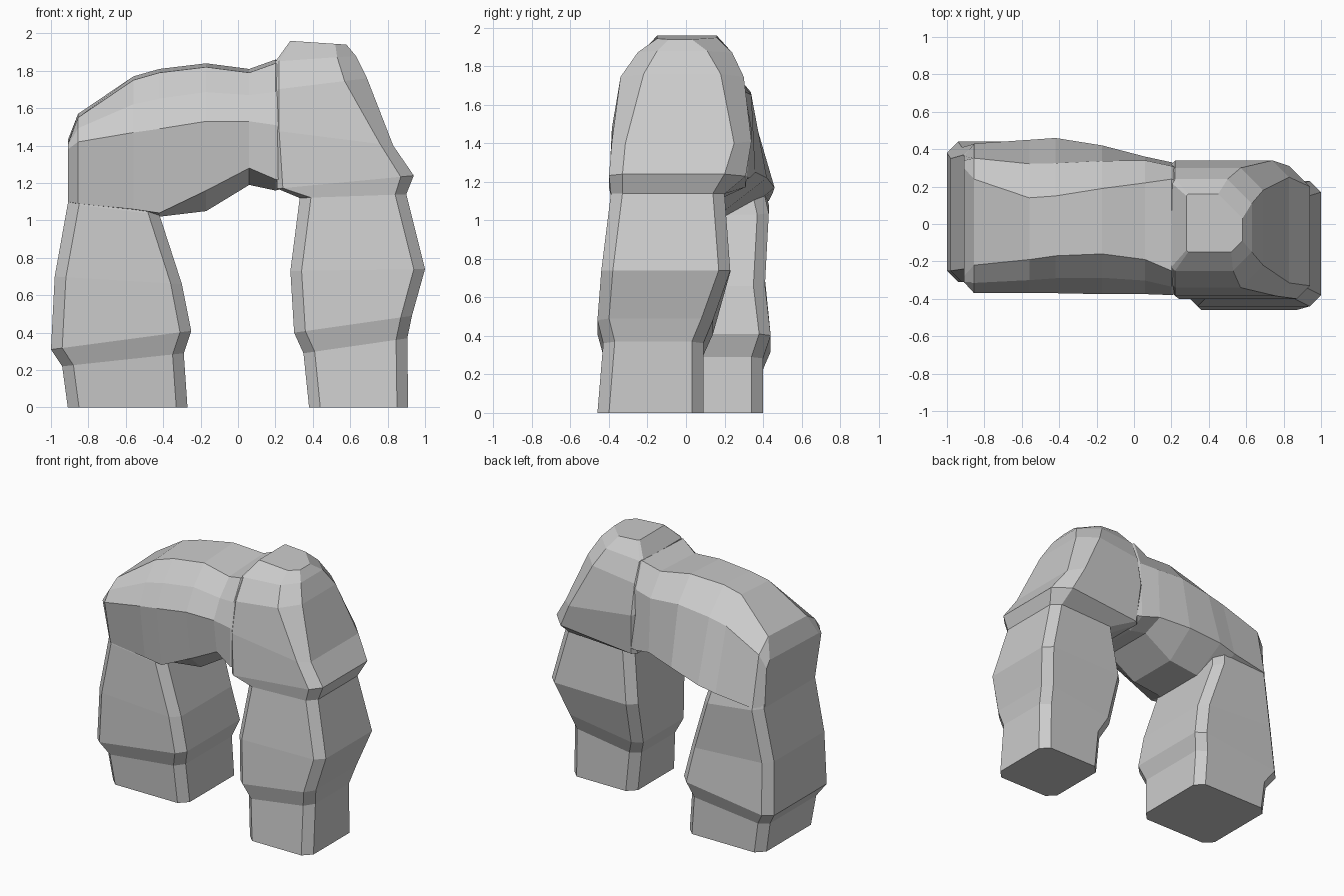
import bpy, bmesh


def loft(name, rings):
    """Skin a row of equal-length point rings and cap both ends."""
    bm = bmesh.new()
    rows = [[bm.verts.new(p) for p in ring] for ring in rings]
    n = len(rows[0])
    for a, b in zip(rows, rows[1:]):
        for i in range(n):
            j = (i + 1) % n
            bm.faces.new((a[i], a[j], b[j], b[i]))
    bm.faces.new(rows[0])
    bm.faces.new(rows[-1])
    bmesh.ops.recalc_face_normals(bm, faces=bm.faces)
    mesh = bpy.data.meshes.new(name)
    bm.to_mesh(mesh)
    bm.free()
    obj = bpy.data.objects.new(name, mesh)
    bpy.context.collection.objects.link(obj)
    return obj


def block(zl, zr, x0, x1, y0, y1, cl=0.06, cf=0.06, cb=0.06):
    """Rectangle with cut corners (left, front right, back right);
    left and right sides may differ in height."""
    pts = [(x0 + cl, y0), (x1 - cf, y0), (x1, y0 + cf), (x1, y1 - cb),
           (x1 - cb, y1), (x0 + cl, y1), (x0, y1 - cl), (x0, y0 + cl)]
    return [(x, y, zl + (zr - zl) * (x - x0) / (x1 - x0)) for x, y in pts]


# Left pillar: z left, z right, x range, y range
left = loft("left_pillar", [block(*r) for r in [
    (0.00, 0.00, -0.91, -0.27, -0.25, 0.40),
    (0.22, 0.29, -0.94, -0.29, -0.27, 0.40),
    (0.31, 0.41, -1.00, -0.25, -0.31, 0.44),
    (0.70, 0.66, -0.98, -0.30, -0.31, 0.41),
    (1.09, 1.03, -0.91, -0.42, -0.30, 0.43),
    (1.28, 1.25, -0.89, -0.47, -0.27, 0.38)]])

# Right pillar and the tall knob above it (last three: corner cuts)
right = loft("right_pillar", [block(*r) for r in [
    (0.00, 0.00, 0.38, 0.91, -0.46, 0.09),
    (0.29, 0.37, 0.35, 0.905, -0.43, 0.09),
    (0.40, 0.49, 0.30, 0.93, -0.46, 0.14),
    (0.73, 0.74, 0.28, 1.00, -0.44, 0.23),
    (1.12, 1.14, 0.33, 0.90, -0.39, 0.20),
    (1.17, 1.24, 0.21, 0.94, -0.40, 0.31, 0.03, 0.07, 0.11),
    (1.48, 1.40, 0.20, 0.83, -0.385, 0.34, 0.02, 0.07, 0.09),
    (1.70, 1.76, 0.20, 0.69, -0.34, 0.30, 0.02, 0.12, 0.12),
    (1.85, 1.88, 0.20, 0.63, -0.25, 0.24, 0.02, 0.10, 0.13),
    (1.96, 1.94, 0.28, 0.58, -0.15, 0.16, 0.01, 0.06, 0.13)]])

# Bridge cross-sections: x, low z, front edge z, shoulder z, top z,
# lower front y, shoulder y, top front y, top back y, back y, back edge z
sections = [
    (-0.91, 1.09, 1.10, 1.38, 1.42, -0.24, -0.31, -0.28, 0.30, 0.36, 1.10),
    (-0.855, 1.08, 1.09, 1.42, 1.56, -0.30, -0.37, -0.22, 0.24, 0.43, 1.10),
    (-0.56, 1.05, 1.06, 1.47, 1.76, -0.31, -0.37, -0.19, 0.14, 0.45, 1.14),
    (-0.42, 1.02, 1.04, 1.49, 1.80, -0.31, -0.37, -0.17, 0.15, 0.46, 1.17),
    (-0.17, 1.05, 1.16, 1.53, 1.83, -0.32, -0.375, -0.16, 0.19, 0.42, 1.22),
    (0.06, 1.19, 1.28, 1.53, 1.80, -0.34, -0.375, -0.19, 0.22, 0.36, 1.25),
    (0.20, 1.16, 1.22, 1.51, 1.85, -0.38, -0.38, -0.25, 0.24, 0.33, 1.22),
    (0.33, 1.19, 1.22, 1.48, 1.80, -0.35, -0.34, -0.22, 0.19, 0.28, 1.22),
]
rings = []
for x, zl, ze, zs, zt, yf, ys, tf, tb, yb, zb in sections:
    zu = zs + 0.52 * (zt - zs)
    rings.append([(x, -0.2, zl), (x, yf, ze), (x, ys, zs),
                  (x, 0.5 * (ys + tf) - 0.02, zu), (x, tf, zt - 0.01),
                  (x, tb, zt + 0.01), (x, min(yb - 0.02, 0.3 * tb + 0.28), zu - 0.02),
                  (x, yb, zb), (x, 0.2, zl)])
arch = loft("rock_arch", rings)

# Fuse the pillars into the bridge
for part in (left, right):
    mod = arch.modifiers.new("join_" + part.name, 'BOOLEAN')
    mod.operation = 'UNION'
    mod.solver = 'EXACT'
    mod.object = part
dg = bpy.context.evaluated_depsgraph_get()
joined = bpy.data.meshes.new_from_object(arch.evaluated_get(dg))
arch.modifiers.clear()
arch.data = joined
for part in (left, right):
    bpy.data.objects.remove(part)
